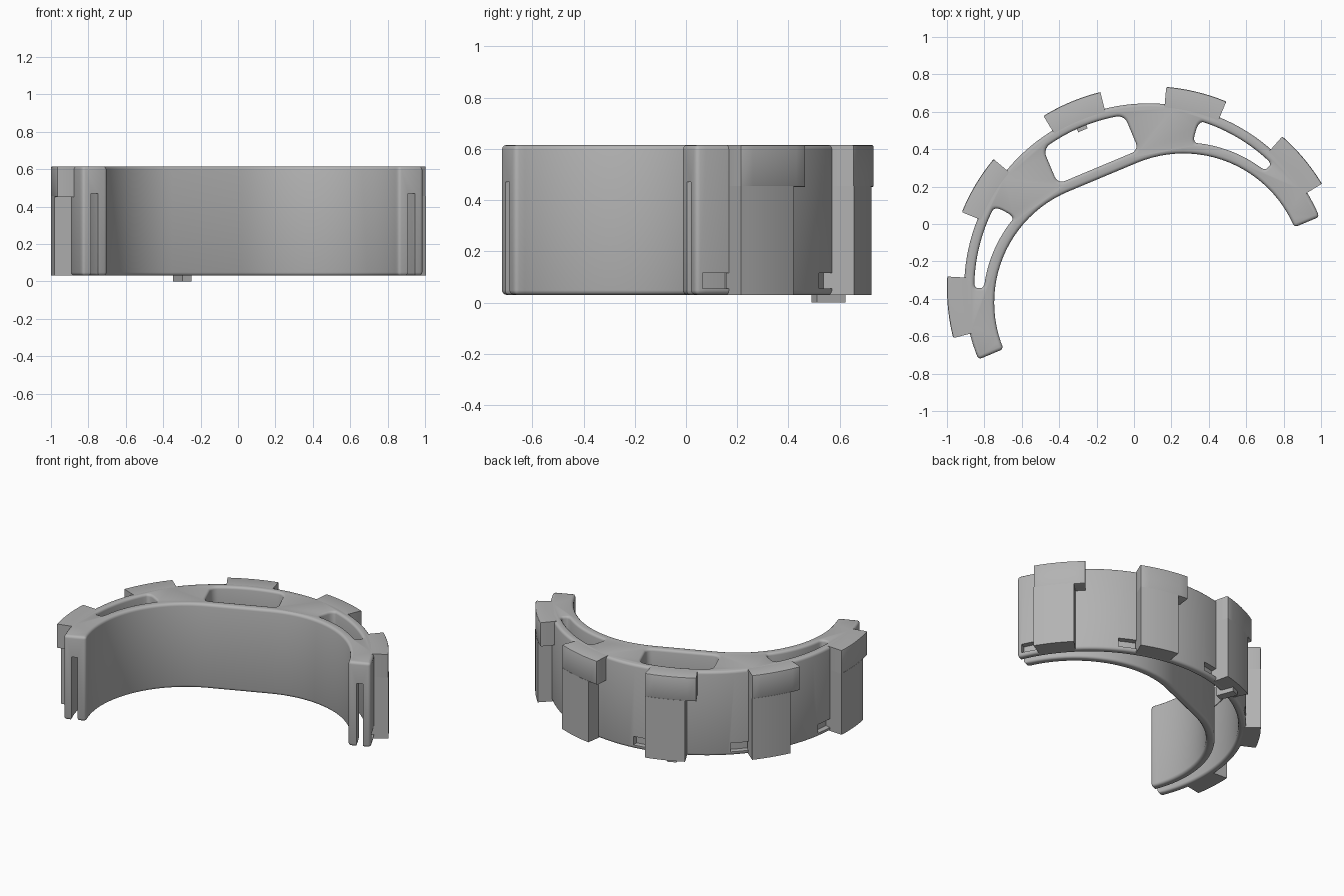
import bpy, bmesh
from math import sin, cos, pi, radians, sqrt
from mathutils import Matrix

if "Cube" in bpy.data.objects:
    bpy.data.objects.remove(bpy.data.objects["Cube"])

BOTTOM, TOP, CEILING, HEAD = 0.03, 0.615, 0.47, 0.45
R_OUT, R_TOOTH, R_POCKET = 0.988, 1.08, 0.938
FLAT, R_IN, WALL = 0.2, 0.643, 0.055
PLACE = Matrix.Translation((0.08, -0.343, 0)) @ Matrix.Rotation(radians(22.7), 4, 'Z')

grey = bpy.data.materials.new("plain grey")
grey.use_nodes = True
grey.diffuse_color = (0.45, 0.45, 0.45, 1)
grey.node_tree.nodes["Principled BSDF"].inputs["Base Color"].default_value = (0.45, 0.45, 0.45, 1)


def loft(name, layers, round_edges=None, width=0.0, segments=3):
    """Closed solid through stacked outlines given as (points, z)."""
    bm = bmesh.new()
    rings = [[bm.verts.new((x, y, z)) for x, y in pts] for pts, z in layers]
    bm.faces.new(rings[0][::-1])
    bm.faces.new(rings[-1])
    n = len(rings[0])
    for a, b in zip(rings, rings[1:]):
        for i in range(n):
            j = (i + 1) % n
            bm.faces.new((a[i], a[j], b[j], b[i]))
    bmesh.ops.recalc_face_normals(bm, faces=bm.faces)
    if round_edges:
        bmesh.ops.bevel(bm, geom=[e for e in bm.edges if round_edges(e)], offset=width,
                        segments=segments, profile=0.5, affect='EDGES')
    bm.transform(PLACE)
    mesh = bpy.data.meshes.new(name)
    bm.to_mesh(mesh)
    bm.free()
    mesh.materials.append(grey)
    obj = bpy.data.objects.new(name, mesh)
    bpy.context.collection.objects.link(obj)
    return obj


def arc(r, a0, a1, n, cx=0.0):
    return [(cx + r * cos(a0 + (a1 - a0) * i / n), r * sin(a0 + (a1 - a0) * i / n))
            for i in range(n + 1)]


def wedge(r0, r1, d0, d1, n=6):
    a0, a1 = radians(d0), radians(d1)
    return arc(r1, a0, a1, n) + arc(r0, a1, a0, n)


def inner_curve(r):
    """Two quarter arcs joined by a flat, running left to right."""
    return arc(r, pi, pi / 2, 24, -FLAT) + arc(r, pi / 2, 0, 24, FLAT)


def apply_cut(target, cutter):
    mod = target.modifiers.new("cut", 'BOOLEAN')
    mod.operation, mod.solver, mod.object = 'DIFFERENCE', 'EXACT', cutter
    bpy.context.view_layer.objects.active = target
    bpy.ops.object.modifier_apply(modifier=mod.name)
    bpy.data.objects.remove(cutter)


def finish(obj):
    bpy.ops.object.select_all(action='DESELECT')
    obj.select_set(True)
    bpy.context.view_layer.objects.active = obj
    bpy.ops.object.shade_smooth_by_angle(angle=0.7)


# Curved band with rounded rims and ends
outline = arc(R_OUT, 0, pi, 72) + inner_curve(R_IN)
band = loft("curved_band", [(outline, BOTTOM), (outline, TOP)],
            lambda e: e.calc_face_angle(0) > 0.7, 0.018)


# Channel open at the bottom and at both ends, with a flared mouth
def channel(o):
    r = R_IN + WALL - o
    return (arc(R_POCKET + o, 0, pi, 72) + [(-R_POCKET - o, -0.1), (-FLAT - r, -0.1)]
            + inner_curve(r) + [(FLAT + r, -0.1), (R_POCKET + o, -0.1)])


FLARE = [(0.016 * (1 - sin(a)), 0.016 * (1 - cos(a))) for a in (0, pi / 6, pi / 3, pi / 2)]
mouth = [(channel(0.016), BOTTOM - 0.05)] + [(channel(o), BOTTOM + z) for o, z in FLARE]
apply_cut(band, loft("channel_cutter", mouth + [(channel(0), CEILING)]))


# Rounded openings through the top
def middle_point(t, s, o):
    u = t * (0.235 + o)
    low = R_IN + WALL + 0.004 - o
    return u, low + s * (sqrt((R_POCKET - 0.004 + o) ** 2 - u * u) - low)


def side_point(t, s, o, side):
    a = radians(36.7) + t * (radians(14.0) + o)
    q = R_IN + WALL + 0.004 - o
    low = FLAT * cos(a) + sqrt(q * q - (FLAT * sin(a)) ** 2)
    r = low + s * (R_POCKET - 0.004 + o - low)
    return side * r * cos(a), r * sin(a)


def rounded_square(rt, rs):
    """Outline over t in -1..1 and s in 0..1 with rounded corners."""
    pts = []
    for k, (st, ss) in enumerate([(1, 1), (-1, 1), (-1, 0), (1, 0)]):
        ct, cs = st * (1 - rt), (1 - rs if ss else rs)
        pts += [(ct + rt * cos(a), cs + rs * sin(a))
                for a in (k * pi / 2 + i * pi / 10 for i in range(6))]
        if k % 2 == 0:
            pts += [(ct * (1 - i / 8), ss) for i in range(1, 16)]
    return pts


def opening(point, rt, rs):
    shape = rounded_square(rt, rs)
    layers = [(0, CEILING - 0.05)] + [(o, TOP - z) for o, z in FLARE[::-1]] + [(0.016, TOP + 0.05)]
    apply_cut(band, loft("opening_cutter",
                         [([point(t, s, o) for t, s in shape], z) for o, z in layers]))


opening(middle_point, 0.17, 0.2)
for side in (1, -1):
    opening(lambda t, s, o: side_point(t, s, o, side), 0.12, 0.35)

# Five outer lugs, each with an overhanging head and a small notch beside it
lugs = []
for i in range(5):
    mid = 90 + 36.4 * (i - 2)
    apply_cut(band, loft("notch_cutter", [(wedge(0.95, 1.03, mid - 15.5, mid - 8.5), z)
                                          for z in (0.055, 0.115)]))
    stem, head = (mid - 8.8, mid + 5.0), (mid - 8.8, mid + 8.8)

    def outer_edge(e):
        return (e.calc_face_angle(0) > 0.7
                and all(v.co.xy.length > R_TOOTH - 0.01 for v in e.verts))

    for part, span, low, high in (("stem", stem, BOTTOM, HEAD + 0.005), ("head", head, HEAD, TOP)):
        shape = wedge(0.966, R_TOOTH, *span)
        lugs.append(loft(f"lug_{part}_{i + 1}", [(shape, low), (shape, high)],
                         outer_edge if part == "head" else None, 0.008, 2))

# Small locating peg under the band
peg_shape = wedge(0.915, 1.035, 88.3, 91.7, 2)
peg = loft("locating_peg", [(peg_shape, 0), (peg_shape, 0.06)])

for obj in [band, peg] + lugs:
    finish(obj)
